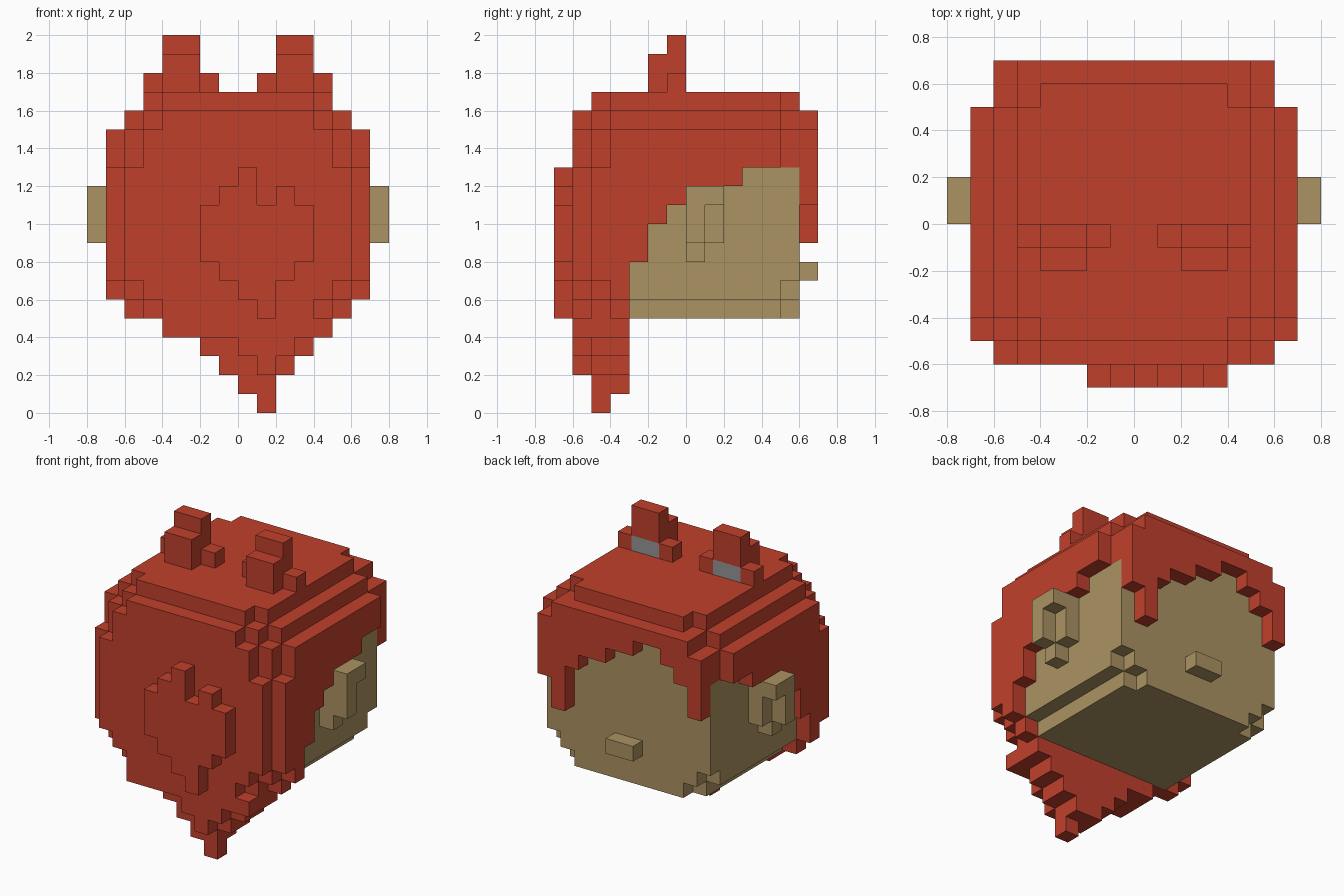
import bpy, bmesh

if "Cube" in bpy.data.objects:
    bpy.data.objects.remove(bpy.data.objects["Cube"])

U = 0.1  # size of one block


def material(name, rgb):
    m = bpy.data.materials.new(name)
    m.diffuse_color = (*rgb, 1)
    m.use_nodes = True
    m.node_tree.nodes["Principled BSDF"].inputs["Base Color"].default_value = m.diffuse_color
    return m


RED = material("hair red", (0.527, 0.051, 0.025))
TAN = material("skin tan", (0.407, 0.292, 0.122))
GREY = material("grey", (0.305, 0.305, 0.305))


def box(x0, x1, y0, y1, z0, z1):
    return {(x, y, z) for x in range(x0, x1) for y in range(y0, y1)
            for z in range(z0, z1)}


def wide(h, y0, y1, z0, z1):
    return box(-h, h, y0, y1, z0, z1)


def mirrored(cells):
    return cells | {(-1 - x, y, z) for x, y, z in cells}


# Face block with a stepped lower edge
face = wide(6, -3, 6, 7, 13) | wide(6, -3, 5, 6, 7) | wide(5, -3, 6, 6, 7)
face |= wide(5, -3, 5, 5, 6) | wide(4, -3, 6, 5, 6) | wide(5, 5, 6, 13, 15)

nose = wide(1, 6, 7, 7, 8)

# Ears: inner layer, then a smaller hooked outer layer
ears = mirrored(box(6, 7, 0, 1, 8, 12) | box(6, 7, 1, 2, 9, 12)
                | box(7, 8, 0, 1, 9, 12) | box(7, 8, 1, 2, 11, 12))

# Rounded hair cap, layer by layer: half width, y range, z range
hair = set()
for layer in ((7, -5, 5, 7, 13), (6, -6, 6, 7, 13),
              (7, -4, 5, 13, 15), (6, -5, 6, 13, 15), (5, -6, 6, 13, 15),
              (6, -4, 5, 15, 16), (5, -5, 6, 15, 16), (4, -6, 6, 15, 16),
              (5, -4, 5, 16, 17), (4, -5, 6, 16, 17),
              (7, -4, -3, 6, 7), (6, -5, -3, 6, 7), (5, -6, -3, 6, 7),
              (6, -4, -3, 5, 6), (5, -5, -3, 5, 6), (4, -6, -3, 5, 6)):
    hair |= wide(*layer)

# Stepped hairline on the sides of the head
LINE = {7: -3, 8: -2, 9: -2, 10: -1, 11: 0, 12: 3}
hair = {(x, y, z) for x, y, z in hair
        if not (-6 <= x < 6) is False or y < LINE.get(z, 9)}

# Pointed tail of hair below the cap
for x0, x1, y0, y1, z in ((-4, 5, -6, -3, 4), (-2, 4, -5, -3, 3), (0, 3, -6, -5, 3),
                          (-1, 3, -5, -3, 2), (1, 2, -6, -5, 2),
                          (0, 2, -5, -3, 1), (1, 2, -5, -4, 0)):
    hair |= box(x0, x1, y0, y1, z, z + 1)

# Raised tuft
for x0, x1, z0, z1 in ((-2, 4, 8, 11), (-1, 1, 11, 12), (2, 3, 11, 12), (0, 1, 12, 13),
                       (-1, 3, 7, 8), (0, 2, 6, 7), (1, 2, 5, 6)):
    hair |= box(x0, x1, -7, -6, z0, z1)

# Jagged fringe over the face: lowest block per column
for x, low in zip(range(-6, 6), (11, 13, 14, 15, 15, 14, 14, 13, 13, 12, 9, 11)):
    hair |= box(x, x + 1, 6, 7, low, 16 if -5 <= x < 5 else 15)

# Two stepped hair points on top
points = mirrored(box(2, 4, -2, -1, 17, 19) | box(2, 4, -1, 0, 17, 20)
                  | box(1, 5, -1, 0, 17, 18))

hair -= face
filled = face | nose | ears | hair | points

SIDES = {(1, 0, 0): ((1, 0, 0), (1, 1, 0), (1, 1, 1), (1, 0, 1)),
         (-1, 0, 0): ((0, 0, 0), (0, 0, 1), (0, 1, 1), (0, 1, 0)),
         (0, 1, 0): ((0, 1, 0), (0, 1, 1), (1, 1, 1), (1, 1, 0)),
         (0, -1, 0): ((0, 0, 0), (1, 0, 0), (1, 0, 1), (0, 0, 1)),
         (0, 0, 1): ((0, 0, 1), (1, 0, 1), (1, 1, 1), (0, 1, 1)),
         (0, 0, -1): ((0, 0, 0), (0, 1, 0), (1, 1, 0), (1, 0, 0))}


def build(name, cells, mats, rule=None):
    """Skin the visible sides of a set of blocks and merge flat areas."""
    bm = bmesh.new()
    verts = {}
    for c in sorted(cells):
        for d, corners in SIDES.items():
            if tuple(a + b for a, b in zip(c, d)) in filled:
                continue
            loop = []
            for k in corners:
                p = tuple(a + b for a, b in zip(c, k))
                if p not in verts:
                    verts[p] = bm.verts.new([v * U for v in p])
                loop.append(verts[p])
            f = bm.faces.new(loop)
            if rule:
                f.material_index = rule(c, d)
    bmesh.ops.dissolve_limit(bm, angle_limit=0.01, verts=bm.verts, edges=bm.edges,
                             delimit={'MATERIAL'})
    mesh = bpy.data.meshes.new(name)
    bm.to_mesh(mesh)
    bm.free()
    for m in mats:
        mesh.materials.append(m)
    bpy.context.collection.objects.link(bpy.data.objects.new(name, mesh))


build("face", face, [TAN])
build("nose", nose, [TAN])
build("ears", ears, [TAN])
build("hair", hair, [RED])
# Grey patch at the foot of each point, on the face side
build("hair_points", points, [RED, GREY],
      lambda c, d: int(d == (0, 1, 0) and c[2] == 17 and c[0] in (-4, -3, 2, 3)))
